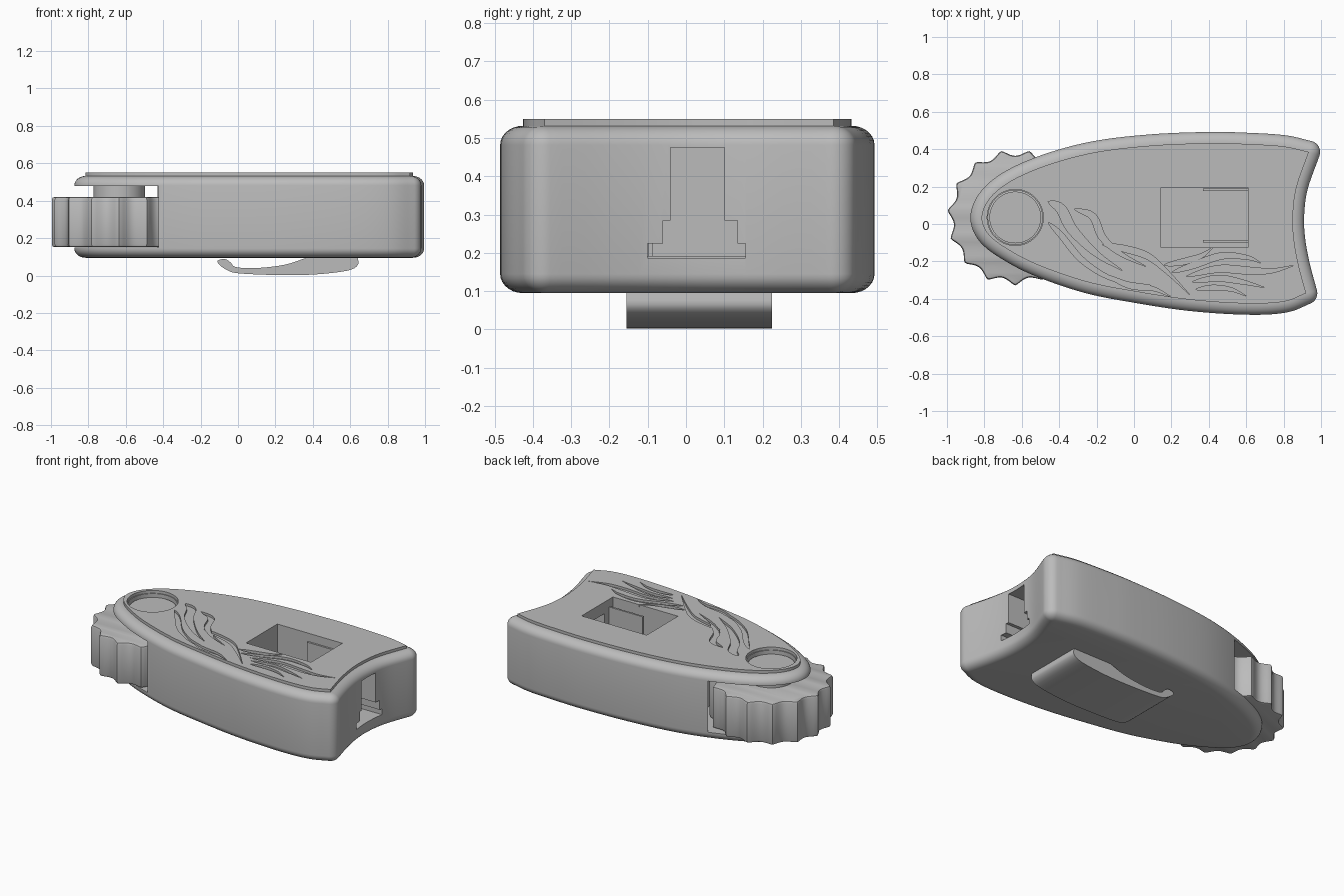
import bpy, bmesh, math
from mathutils import Vector

if "Cube" in bpy.data.objects:
    bpy.data.objects.remove(bpy.data.objects["Cube"], do_unlink=True)

grey = bpy.data.materials.new("plain_grey")
grey.use_nodes = True
colour = (0.5, 0.5, 0.5, 1)
grey.diffuse_color = colour
grey.node_tree.nodes["Principled BSDF"].inputs["Base Color"].default_value = colour


def loft(name, rings):
    """Solid skinned through matching rings, capped at both ends."""
    bm = bmesh.new()
    rows = [[bm.verts.new(p) for p in ring] for ring in rings]
    n = len(rows[0])
    for a, b in zip(rows, rows[1:]):
        for i in range(n):
            j = (i + 1) % n
            bm.faces.new((a[i], a[j], b[j], b[i]))
    bm.faces.new(rows[0])
    bm.faces.new(rows[-1])
    bmesh.ops.remove_doubles(bm, verts=bm.verts, dist=0.0002)
    bmesh.ops.recalc_face_normals(bm, faces=bm.faces)
    mesh = bpy.data.meshes.new(name)
    bm.to_mesh(mesh)
    bm.free()
    mesh.materials.append(grey)
    obj = bpy.data.objects.new(name, mesh)
    bpy.context.collection.objects.link(obj)
    return obj


def prism(name, pts, z0, z1):
    return loft(name, [[(x, y, z) for x, y in pts] for z in (z0, z1)])


def box(name, x0, x1, y0, y1, z0, z1):
    return prism(name, [(x0, y0), (x1, y0), (x1, y1), (x0, y1)], z0, z1)


def circle(r, n=64):
    return [(CX + r * math.cos(math.tau * i / n), CY + r * math.sin(math.tau * i / n)) for i in range(n)]


def spline(points, steps):
    """Smooth open curve through the points."""
    p = [Vector(q) for q in points]
    p = [2 * p[0] - p[1]] + p + [2 * p[-1] - p[-2]]
    out = []
    for a, b, c, d in zip(p, p[1:], p[2:], p[3:]):
        for k in range(steps):
            t = k / steps
            out.append(0.5 * (2 * b + (c - a) * t + (2 * a - 5 * b + 4 * c - d) * t * t
                              + (3 * b - a - 3 * c + d) * t ** 3))
    return out + [p[-2]]


def normals(pts):
    out = []
    for i in range(len(pts)):
        t = (pts[min(i + 1, len(pts) - 1)] - pts[max(i - 1, 0)]).normalized()
        out.append(Vector((t.y, -t.x)))
    return out


def cut(obj, cutter):
    cutter.hide_render = True
    mod = obj.modifiers.new("cut", 'BOOLEAN')
    mod.operation = 'DIFFERENCE'
    mod.solver = 'EXACT'
    mod.object = cutter
    bpy.context.view_layer.objects.active = obj
    bpy.ops.object.modifier_apply(modifier=mod.name)
    bpy.data.objects.remove(cutter, do_unlink=True)


def smooth(obj, degrees=35):
    bpy.ops.object.select_all(action='DESELECT')
    obj.select_set(True)
    bpy.context.view_layer.objects.active = obj
    bpy.ops.object.shade_smooth_by_angle(angle=math.radians(degrees))


CX, CY = -0.635, 0.035  # wheel axis

# Plan outline: long rounded side and concave end, meeting in two corners
side = spline([(.935, .385), (.8, .415), (.6, .428), (.4, .432), (.1, .42), (-.2, .385), (-.45, .32),
               (-.65, .235), (-.77, .14), (-.815, .035), (-.775, -.06), (-.66, -.145), (-.5, -.225),
               (-.25, -.31), (0, -.36), (.3, -.405), (.6, -.425), (.8, -.415), (.92, -.37)], 6)
end = spline([(.92, -.37), (.88, -.22), (.855, -.08), (.85, .05), (.87, .2), (.935, .385)], 5)
side_n, end_n = normals(side), normals(end)


def corner(point, n0, n1):
    a0 = math.atan2(n0.y, n0.x)
    turn = (math.atan2(n1.y, n1.x) - a0) % math.tau
    return [(point, Vector((math.cos(a0 + turn * k / 10), math.sin(a0 + turn * k / 10)))) for k in range(1, 10)]


outline = (list(zip(side, side_n)) + corner(side[-1], side_n[-1], end_n[0])
           + list(zip(end, end_n)) + corner(end[-1], end_n[-1], side_n[0]))


def ring(offset, z):
    return [(*(p + n * offset), z) for p, n in outline]


# Body with rounded upper and lower rims
edge, rise, steps = 0.06, 0.05, 7
quarter = [math.pi / 2 * k / steps for k in range(steps + 1)]
rings = [ring(edge * math.sin(a), 0.145 - rise * math.cos(a)) for a in quarter]
rings += [ring(edge * math.cos(a), 0.482 + rise * math.sin(a)) for a in quarter]
body = loft("body", rings)
cut(body, prism("wheel_pocket", circle(0.41), 0.15, 0.48))
cut(body, prism("hub_hole", circle(0.145), 0.4, 0.6))
cut(body, box("window_well", .145, .61, -.125, .195, .19, .7))
for y0, y1, z0, z1 in [(-.04, .1, .26, .475), (-.06, .135, .2, .285), (-.1, .155, .187, .225)]:
    cut(body, box("end_slot", .5, 1.2, y0, y1, z0, z1))
smooth(body)

# Thin cover plate with hole, window and engraved flames
plate = prism("cover_plate", [p for p, n in outline if True], 0.528, 0.55)
cut(plate, prism("hub_hole", circle(0.15), 0.4, 0.7))
cut(plate, box("window", .145, .61, -.125, .195, .4, .7))

# Each flame: centre line and half width
flames = [
    ([(-.46, .12), (-.39, .08), (-.33, -.03), (-.2, -.16), (-.06, -.25)], .028),
    ([(-.46, .01), (-.39, -.06), (-.27, -.2), (-.1, -.3), (.1, -.33)], .016),
    ([(-.32, .08), (-.22, .04), (-.17, -.07), (-.07, -.16), (.07, -.23)], .02),
    ([(-.17, -.11), (-.06, -.13), (.07, -.17), (.17, -.25), (.3, -.38)], .018),
    ([(-.16, -.27), (-.02, -.33), (.1, -.345), (.2, -.39)], .015),
    ([(.16, -.22), (.27, -.2), (.36, -.17), (.43, -.12)], .016),
    ([(.2, -.26), (.32, -.22), (.47, -.17), (.61, -.18), (.68, -.21)], .018),
    ([(.28, -.28), (.45, -.24), (.62, -.25), (.74, -.25), (.86, -.22)], .02),
    ([(.31, -.31), (.45, -.29), (.58, -.31), (.7, -.34)], .016),
    ([(.33, -.35), (.42, -.34), (.52, -.35), (.6, -.385)], .013),
]
for points, half in flames:
    line = spline(points, 5)
    width = [half * math.sin(math.pi * (i / (len(line) - 1)) ** 0.7) for i in range(len(line))]
    rows = list(zip(line, normals(line), width))
    shape = [p + n * w for p, n, w in rows] + [p - n * w for p, n, w in rows[-2:0:-1]]
    cut(plate, prism("flame", shape, 0.535, 0.6))
smooth(plate, 25)

# Rails inside the window
for name, y in (("back_rail", .183), ("front_rail", -.092)):
    box(name, .37, .61, y - .006, y + .006, .19, .5)

# Scalloped thumb wheel with softened rims
teeth, per_tooth = 15, 12


def wheel_ring(inset, z):
    out = []
    for i in range(teeth * per_tooth):
        wave = math.sin(math.pi * i / per_tooth)
        r = 0.368 - 0.038 * math.sqrt(wave * wave + 0.02) - inset
        a = math.radians(102) + math.tau * i / (teeth * per_tooth)
        out.append((CX + r * math.cos(a), CY + r * math.sin(a), z))
    return out


wheel = loft("thumb_wheel", [wheel_ring(i, z) for i, z in
             ((.015, .152), (.005, .156), (0, .167), (0, .405), (.005, .416), (.015, .42))])
smooth(wheel, 40)

# Wheel hub showing through the round hole
hub = prism("wheel_hub", circle(0.138), 0.41, 0.51)
smooth(hub)

# Belt clip: side profile extruded across the underside
lower = spline([(.64, .1), (.64, .055), (.58, .025), (.4, .005), (.2, .003), (0, .012), (-.06, .03),
                (-.1, .058), (-.108, .08), (-.07, .088), (-.04, .07), (-.01, .045), (.1, .04), (.25, .058),
                (.38, .1)], 4)
clip = loft("belt_clip", [[(p.x, y, p.y) for p in lower] for y in (-.155, .225)])
smooth(clip)
